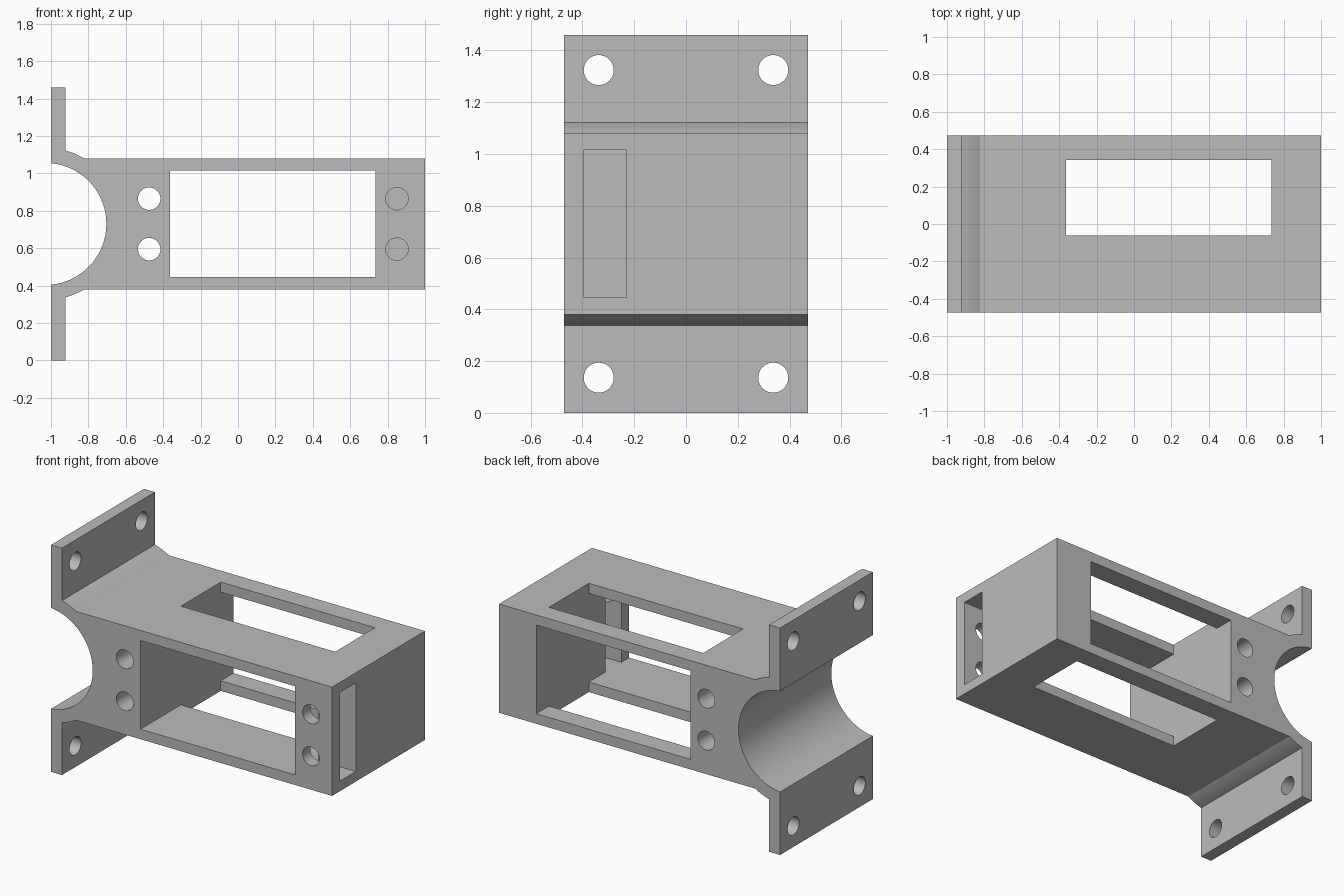
import bpy
import bmesh
from math import asin, acos, sin, cos, pi
from mathutils import Matrix, Vector

if "Cube" in bpy.data.objects:
    bpy.data.objects.remove(bpy.data.objects["Cube"], do_unlink=True)

HALF_W = 0.472             # half depth of the bracket along y
MID = 0.73                 # height of the centre line
BODY = 0.35                # half height of the box body
FLANGE_X = -0.922
SADDLE = Vector((-1.03, MID))
SADDLE_R, COLLAR_R = 0.326, 0.407

grey = bpy.data.materials.new("plain grey")
grey.use_nodes = True
grey.diffuse_color = (0.5, 0.5, 0.5, 1)
grey.node_tree.nodes["Principled BSDF"].inputs["Base Color"].default_value = (0.5, 0.5, 0.5, 1)


def arc(radius, start, end, steps):
    """Points on a circle about the saddle axis, in x and z."""
    angles = [start + (end - start) * i / steps for i in range(steps + 1)]
    return [(SADDLE.x + radius * cos(a), SADDLE.y + radius * sin(a)) for a in angles]


def make_object(name, bm):
    bmesh.ops.recalc_face_normals(bm, faces=bm.faces)
    mesh = bpy.data.meshes.new(name)
    bm.to_mesh(mesh)
    bm.free()
    mesh.materials.append(grey)
    obj = bpy.data.objects.new(name, mesh)
    bpy.context.collection.objects.link(obj)
    return obj


def box(name, low, high):
    low, high = Vector(low), Vector(high)
    bm = bmesh.new()
    bmesh.ops.create_cube(bm, size=1, matrix=Matrix.Translation((low + high) / 2)
                          @ Matrix.Diagonal((high - low).to_4d()))
    return make_object(name, bm)


def rod(name, centre, radius, length, axis):
    turn = Vector((0, 0, 1)).rotation_difference(Vector(axis)).to_matrix().to_4x4()
    bm = bmesh.new()
    bmesh.ops.create_cone(bm, cap_ends=True, segments=40, radius1=radius, radius2=radius,
                          depth=length, matrix=Matrix.Translation(centre) @ turn)
    return make_object(name, bm)


# Side profile: flanges, collar arcs, box body and round saddle
top_collar = arc(COLLAR_R, acos((FLANGE_X - SADDLE.x) / COLLAR_R), asin(BODY / COLLAR_R), 8)
saddle_end = acos((-1 - SADDLE.x) / SADDLE_R)
saddle = arc(SADDLE_R, -saddle_end, saddle_end, 48)
upper = [(-1, 2 * MID), (FLANGE_X, 2 * MID)] + top_collar + [(1, MID + BODY)]
lower = [(x, 2 * MID - z) for x, z in reversed(upper)]
profile = upper + lower + saddle

bm = bmesh.new()
face = bm.faces.new([bm.verts.new((x, -HALF_W, z)) for x, z in profile])
extruded = bmesh.ops.extrude_face_region(bm, geom=[face])["geom"]
bmesh.ops.translate(bm, vec=(0, 2 * HALF_W, 0),
                    verts=[g for g in extruded if isinstance(g, bmesh.types.BMVert)])
bracket = make_object("mounting_bracket", bm)

# Main pocket, top and bottom windows, and end slot
x0, x1, z0, z1 = -0.363, 0.735, MID - 0.285, MID + 0.285
cutters = [
    box("pocket_cutter", (x0, -1, z0), (x1, 1, z1)),
    box("window_cutter", (x0, -0.062, 0.2), (x1, 0.343, 1.3)),
    box("slot_cutter", (0.5, -0.393, z0), (1.2, -0.23, z1)),
]
# Screw holes: through the block, into the slot, and through the flanges
for side in (-1, 1):
    z = MID + side * 0.135
    cutters.append(rod("block_hole_cutter", (-0.475, 0, z), 0.06, 2, (0, 1, 0)))
    cutters.append(rod("slot_hole_cutter", (0.85, -0.45, z), 0.06, 0.3, (0, 1, 0)))
    for y in (-0.337, 0.337):
        cutters.append(rod("flange_hole_cutter", (-0.96, y, MID + side * 0.594),
                           0.058, 0.3, (1, 0, 0)))

bpy.context.view_layer.objects.active = bracket
for cutter in cutters:
    cutter.hide_render = True
    mod = bracket.modifiers.new("cut", "BOOLEAN")
    mod.operation = "DIFFERENCE"
    mod.solver = "EXACT"
    mod.object = cutter
    bpy.ops.object.modifier_apply(modifier=mod.name)
    bpy.data.objects.remove(cutter, do_unlink=True)

# Smooth the round surfaces, keep the edges crisp
bpy.ops.object.select_all(action="DESELECT")
bracket.select_set(True)
bpy.ops.object.shade_smooth_by_angle(angle=pi / 9)
